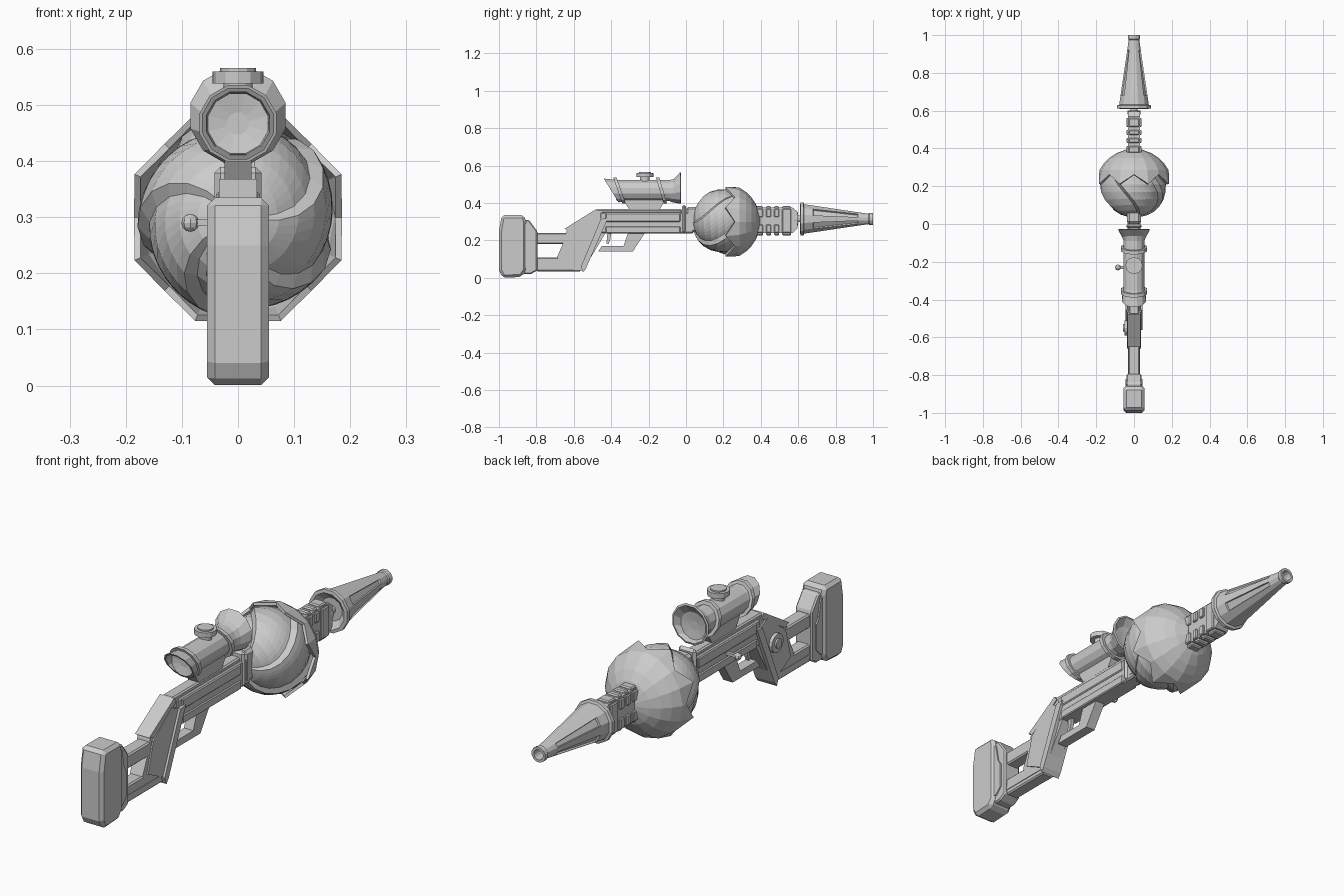
import bpy, bmesh, math
from math import sin, cos, pi

if "Cube" in bpy.data.objects:
    bpy.data.objects.remove(bpy.data.objects["Cube"])


def finish(name, bm, bevel=0.0):
    bmesh.ops.remove_doubles(bm, verts=bm.verts, dist=1e-5)
    bmesh.ops.recalc_face_normals(bm, faces=bm.faces)
    me = bpy.data.meshes.new(name)
    bm.to_mesh(me)
    bm.free()
    ob = bpy.data.objects.new(name, me)
    bpy.context.collection.objects.link(ob)
    if bevel:
        m = ob.modifiers.new("bevel", 'BEVEL')
        m.width, m.segments, m.limit_method = bevel, 1, 'ANGLE'
    return ob


def prism(name, pts, hw, bevel=0.0, x=0.0):
    """Side profile of (y, z) points, extruded across x."""
    bm = bmesh.new()
    f = bm.faces.new([bm.verts.new((x - hw, y, z)) for y, z in pts])
    r = bmesh.ops.extrude_face_region(bm, geom=[f])
    for v in r['geom']:
        if isinstance(v, bmesh.types.BMVert):
            v.co.x += 2 * hw
    return finish(name, bm, bevel)


def box(name, y0, y1, z0, z1, hw, bevel=0.0, x=0.0):
    return prism(name, [(y0, z0), (y1, z0), (y1, z1), (y0, z1)], hw, bevel, x)


def bridge(bm, rings):
    faces = []
    for a, b in zip(rings, rings[1:]):
        n = len(a)
        faces.append([bm.faces.new((a[i], a[(i + 1) % n], b[(i + 1) % n], b[i])) for i in range(n)])
    return faces


def lathe(name, prof, cz, n=12, sheared=True, loop=False):
    """Rings along y: (y, radius, shear, lift); shear tilts a ring, lift raises it."""
    bm = bmesh.new()
    rings = []
    for p in prof:
        y, r, sh, dz = (tuple(p) + (0, 0))[:4]
        ring = []
        for i in range(n):
            a = 2 * pi * (i + .5) / n
            ring.append(bm.verts.new((r * cos(a), y + sh * r * sin(a), cz + dz + r * sin(a))))
        rings.append(ring)
    if loop:
        rings.append(rings[0])
    faces = bridge(bm, rings)
    if not loop:
        bm.faces.new(rings[0])
        bm.faces.new(rings[-1])
    return bm, faces


def turned(name, prof, cz, n=12, loop=False):
    return finish(name, lathe(name, prof, cz, n, loop=loop)[0])


# shoulder stock
prism("butt_pad", [(-.985, .335), (-1, .25), (-1, .04), (-.98, 0), (-.88, .005), (-.855, .04),
                   (-.855, .30), (-.865, .335)], .055, .014)
prism("butt_plate", [(-.87, .31), (-.84, .31), (-.795, .25), (-.795, .04), (-.83, .02), (-.87, .02)], .04, .006)
prism("butt_side_trim", [(-.90, .30), (-.85, .29), (-.835, .21), (-.82, .19), (-.82, .08), (-.85, .05), (-.90, .05)], .046)
box("stock_upper_bar", -.80, -.60, .18, .24, .03, .006)
box("stock_lower_bar", -.80, -.56, .035, .11, .03, .006)
box("stock_lower_rail", -.80, -.57, .055, .07, .033)

# grip section with raised edge strips
prism("grip_body", [(-.48, .364), (-.40, .33), (-.43, .24), (-.55, .04), (-.60, .04), (-.69, .11),
                    (-.65, .20), (-.636, .26)], .03)
prism("grip_panel", [(-.50, .335), (-.44, .31), (-.56, .06), (-.66, .11), (-.625, .24)], .036)
prism("grip_front_strip", [(-.455, .315), (-.417, .32), (-.535, .05), (-.55, .03), (-.562, .06)], .046)
prism("cheek_strip", [(-.65, .262), (-.62, .25), (-.465, .347), (-.48, .368)], .034)
for nm, x0, x1, r in (("grip_disc", -.03, -.05, .04), ("grip_disc_hub", -.05, -.057, .02)):
    bm = bmesh.new()
    rings = [[bm.verts.new((x, -.55 + r * cos(2 * pi * i / 12), .215 + r * sin(2 * pi * i / 12)))
              for i in range(12)] for x in (x0, x1)]
    bridge(bm, rings)
    for ring in rings:
        bm.faces.new(ring)
    finish(nm, bm)

# receiver, rails and trigger group
box("receiver", -.46, .04, .238, .35, .034, .006)
box("receiver_top_rail", -.48, -.02, .345, .367, .027, .006)
for k, (z0, z1) in enumerate(((.30, .345), (.238, .275))):
    box(f"receiver_side_rail_{k}", -.43, -.03, z0, z1, .039, .004)
box("receiver_collar", -.022, 0, .238, .39, .042, .012)
box("receiver_neck", 0, .07, .245, .38, .036, .012)
prism("guard_bottom", [(-.47, .14), (-.285, .14), (-.27, .17), (-.45, .17)], .022)
prism("guard_front", [(-.285, .14), (-.22, .24), (-.31, .24), (-.335, .168)], .022)
prism("trigger", [(-.42, .24), (-.40, .24), (-.405, .205), (-.415, .18), (-.425, .185)], .008)
bm = bmesh.new()
bmesh.ops.create_uvsphere(bm, u_segments=8, v_segments=6, radius=.016)
bmesh.ops.translate(bm, verts=bm.verts, vec=(-.085, -.23, .29))
finish("bolt_knob", bm)
box("bolt_rod", -.237, -.223, .284, .296, .022, 0, -.055)

# telescopic sight
SZ = .467
prism("scope_mount", [(-.335, .415), (-.11, .415), (-.145, .36), (-.30, .36)], .024)
turned("scope_tube", [(-.365, .02), (-.372, .055), (-.40, .058, -.62), (-.40, .066, -.62), (-.355, .060, -.5),
                      (-.34, .057, -.2), (-.09, .057), (-.07, .064, .1), (-.03, .088, 0, .014),
                      (-.027, .080, 0, .014), (-.05, .060), (-.055, .02)], SZ)
for k, (y, s) in enumerate(((-.365, -.35), (-.14, -.3))):
    turned(f"scope_ring_{k}", [(y, .055, s), (y, .071, s), (y + .018, .071, s), (y + .018, .055, s)], SZ, loop=True)
for nm, r, z0, z1 in (("scope_dial_stem", .026, .50, .54), ("scope_dial", .045, .538, .56), ("scope_dial_cap", .032, .558, .566)):
    bm = bmesh.new()
    rings = [[bm.verts.new((r * cos(2 * pi * i / 12), -.22 + r * sin(2 * pi * i / 12), z)) for i in range(12)]
             for z in (z0, z1)]
    bridge(bm, rings)
    for ring in rings:
        bm.faces.new(ring)
    finish(nm, bm)

# energy orb: swirled overlapping blades
OY, OZ = .21, .30
bm = bmesh.new()
rings, N = [], 40
for j in range(1, 14):
    t = pi * j / 14
    ring = []
    for i in range(N):
        a = 2 * pi * i / N + 1.1 * (1 - cos(t)) / 2 * 1.6
        r = .162 + .018 * ((i % 8) / 7) * sin(t)
        ring.append(bm.verts.new((r * sin(t) * cos(a), OY - r * cos(t) * 1.06, OZ + r * sin(t) * sin(a))))
    rings.append(ring)
bridge(bm, rings)
bm.faces.new(rings[0])
bm.faces.new(rings[-1])
finish("orb_swirl", bm)

# front half shell with zigzag octagonal rim
bm = bmesh.new()
rings = []
for k in range(6):
    ring = []
    for i in range(16):
        a = 2 * pi * i / 16
        corner = i % 2
        y = ((.262, .212)[corner], .285, .32, .35, .375, .395)[k]
        rad = ((.185, .200)[corner], .183, .160, .130, .092, .04)[k]
        ring.append(bm.verts.new((rad * cos(a), y, OZ + rad * sin(a))))
    rings.append(ring)
bridge(bm, rings)
bm.faces.new(rings[-1])
shell = finish("orb_shell", bm)
m = shell.modifiers.new("thick", 'SOLIDIFY')
m.thickness, m.offset = .012, -1

# notched barrel block
prism("barrel_core", [(.36, .24), (.57, .24), (.595, .265), (.595, .355), (.57, .375), (.36, .375)], .032)
for k, (a, b) in enumerate(((.375, .412), (.428, .455), (.471, .498), (.514, .562))):
    box(f"barrel_rib_{k}", a, b, .227, .383, .028, .005)
    for z0, z1 in ((.24, .285), (.325, .37)):
        box(f"barrel_rib_{k}_side", a, b, z0, z1, .040, .004)
box("barrel_side_bar", .514, .562, .24, .37, .040, .004)
turned("barrel_joint", [(.58, .035), (.60, .035), (.60, .018), (.64, .018)], .315)

# muzzle cone with four sunken panels and a hollow tip
bm, faces = lathe("muzzle_cone", [(.635, .05), (.61, .078), (.612, .092), (.628, .092), (.632, .081), (.68, .074),
                                  (.92, .037), (.975, .029), (.98, .033), (1.0, .033), (1.0, .022), (.95, .018)], .315)
panels = [faces[5][i] for i in (0, 4, 6, 10)]
bmesh.ops.recalc_face_normals(bm, faces=bm.faces)
bmesh.ops.inset_individual(bm, faces=panels, thickness=.004, depth=-.008)
finish("muzzle_cone", bm)
